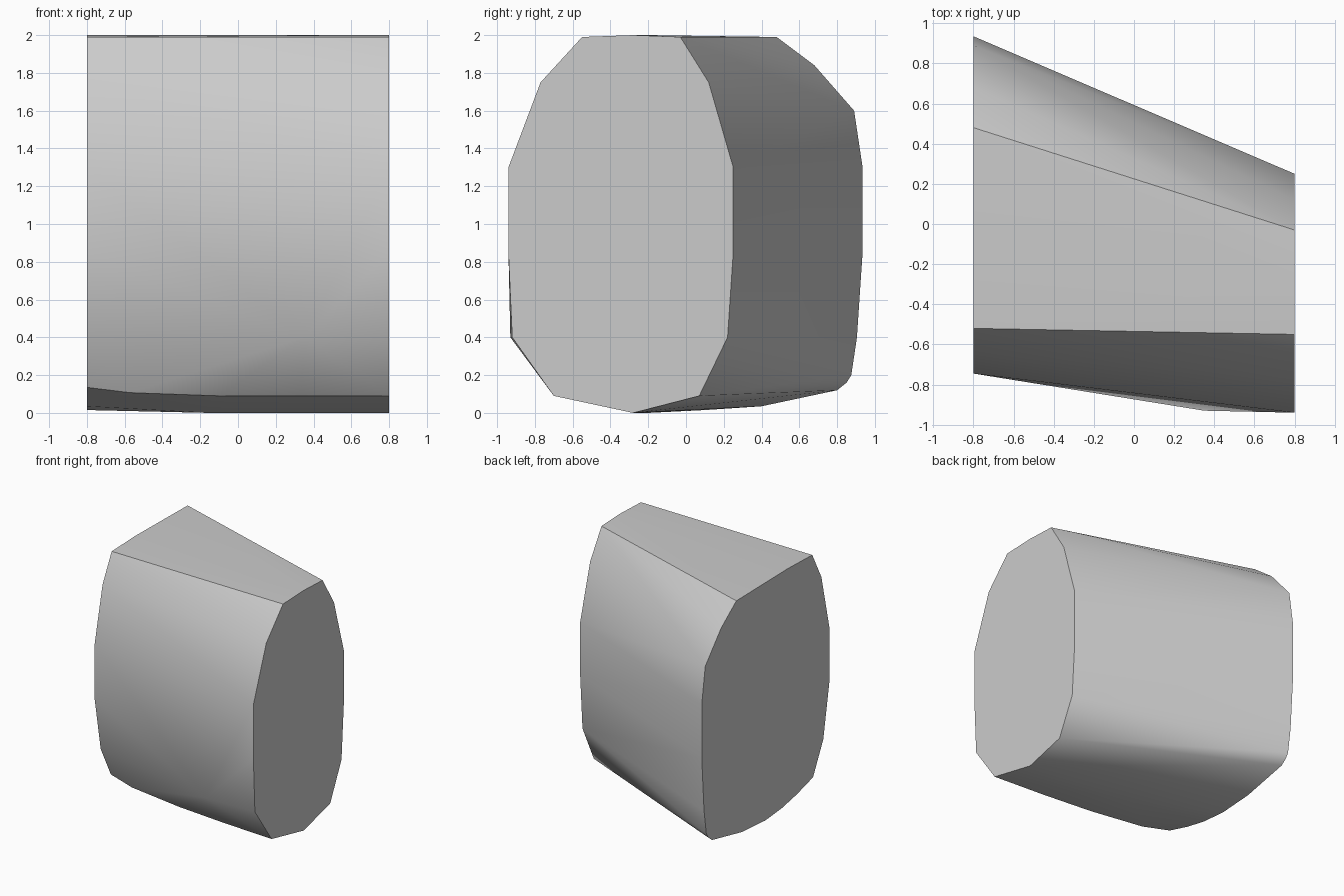
import bpy
import bmesh
import math

default_cube = bpy.data.objects.get("Cube")
if default_cube:
    bpy.data.objects.remove(default_cube, do_unlink=True)

HALF_WIDTH = 0.8

# Narrow end outline (y, z), running from the underside round the back
left_end = [(-.28, 0), (.07, .09), (.22, .4), (.25, .85), (.25, 1.3), (.12, 1.75),
            (-.03, 1.99), (-.28, 2), (-.55, 1.99), (-.77, 1.75), (-.94, 1.3),
            (-.94, .85), (-.92, .4), (-.7, .09)]

# Wide end outline (y, z), running from the underside round the back
right_end = [(.1, .015), (.4, .035), (.8, .12), (.85, .16), (.875, .2), (.905, .4),
             (.935, .85), (.935, 1.3), (.89, 1.6), (.68, 1.84), (.48, 1.99),
             (-.2, 2), (-.52, 1.99), (-.64, 1.76), (-.745, 1.3), (-.745, .85),
             (-.665, .4), (-.53, .135), (-.32, .075), (-.125, .035)]

# Bulge between the ends: front shoulder, rounded front bottom edge, underside
bulge = [(.35, -.93, .4), (.335, -.67, .09), (-.1, -.63, .09), (-.57, -.58, .107),
         (-.15, -.2, 0), (.4, -.25, 0)]


def make_material(name, colour):
    material = bpy.data.materials.new(name)
    material.use_nodes = True
    material.diffuse_color = colour
    material.node_tree.nodes["Principled BSDF"].inputs["Base Color"].default_value = colour
    return material


def make_hull(name, points, material):
    """Wrap a tight convex skin round the points and merge flat areas."""
    bm = bmesh.new()
    for point in points:
        bm.verts.new(point)
    result = bmesh.ops.convex_hull(bm, input=bm.verts)
    loose = {v for key in ("geom_interior", "geom_unused") for v in result[key]
             if isinstance(v, bmesh.types.BMVert)}
    bmesh.ops.delete(bm, geom=list(loose), context="VERTS")
    bmesh.ops.dissolve_limit(bm, angle_limit=math.radians(0.3),
                             verts=bm.verts, edges=bm.edges)
    bmesh.ops.recalc_face_normals(bm, faces=bm.faces)
    mesh = bpy.data.meshes.new(name)
    bm.to_mesh(mesh)
    bm.free()
    mesh.materials.append(material)
    obj = bpy.data.objects.new(name, mesh)
    bpy.context.collection.objects.link(obj)
    return obj


# Faceted block with two flat ends
points = [(HALF_WIDTH, y, z) for y, z in left_end]
points += [(-HALF_WIDTH, y, z) for y, z in right_end]
points += bulge
block = make_hull("tapered_block", points, make_material("light_grey", (.6, .6, .6, 1)))

# Smooth the curved skin, keep the rims crisp
bpy.ops.object.select_all(action="DESELECT")
block.select_set(True)
bpy.context.view_layer.objects.active = block
bpy.ops.object.shade_smooth_by_angle(angle=math.radians(35))
